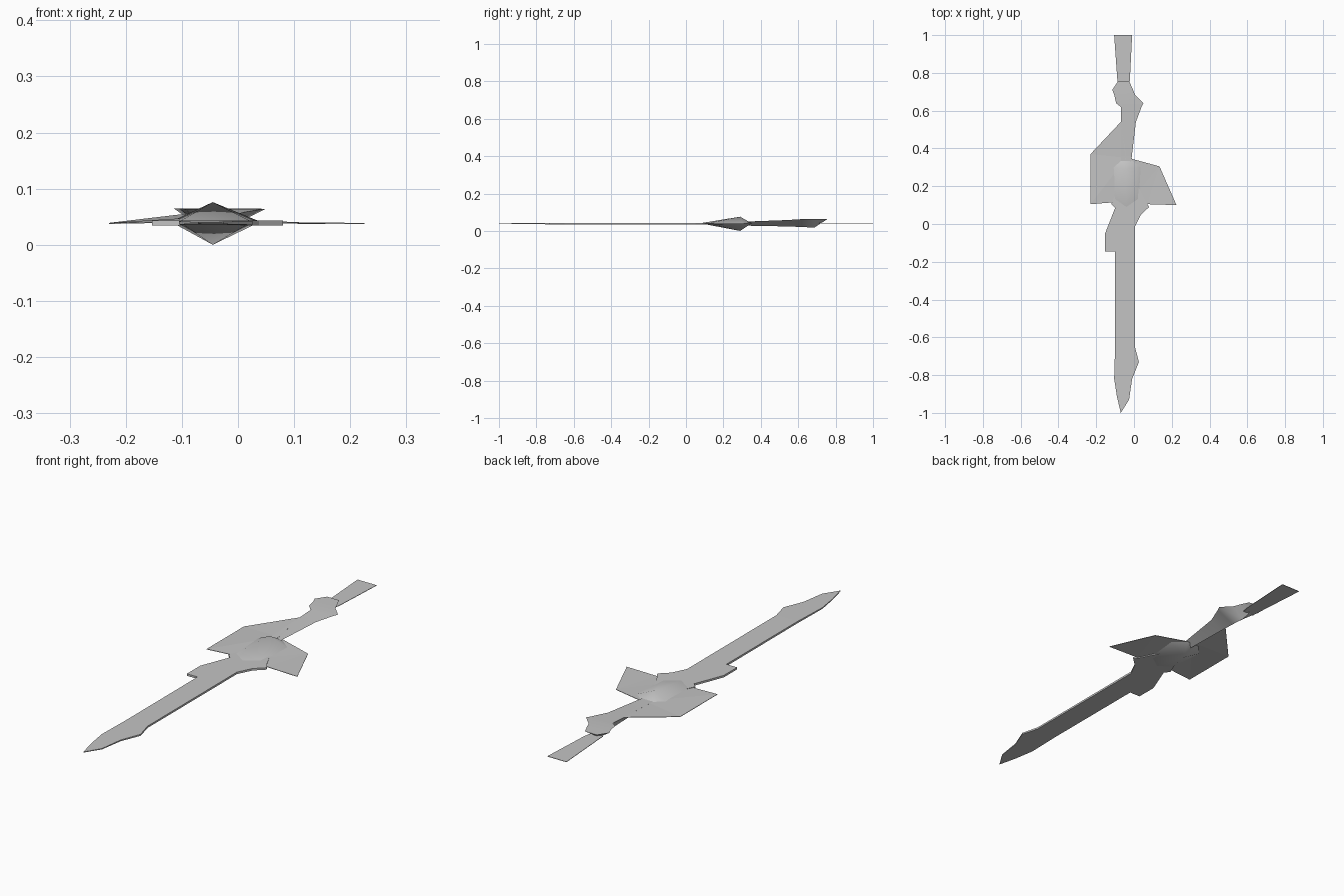
import bpy, bmesh, math

cube = bpy.data.objects.get("Cube")
if cube:
    bpy.data.objects.remove(cube, do_unlink=True)

# One plain grey metal for everything
GREY = (0.55, 0.55, 0.55, 1.0)
metal = bpy.data.materials.new("grey metal")
metal.use_nodes = True
metal.diffuse_color = GREY
metal.node_tree.nodes["Principled BSDF"].inputs["Base Color"].default_value = GREY


def finish(name, bm, smooth_angle=None):
    """Turn a bmesh into a named, coloured object."""
    bmesh.ops.recalc_face_normals(bm, faces=bm.faces)
    mesh = bpy.data.meshes.new(name)
    bm.to_mesh(mesh)
    bm.free()
    mesh.materials.append(metal)
    obj = bpy.data.objects.new(name, mesh)
    bpy.context.collection.objects.link(obj)
    if smooth_angle:
        bpy.ops.object.select_all(action='DESELECT')
        obj.select_set(True)
        bpy.context.view_layer.objects.active = obj
        bpy.ops.object.shade_smooth_by_angle(angle=math.radians(smooth_angle))
    return obj


def plate(name, outline, half):
    """Thin plate following an outline of (x, y, z); half(y) is half its thickness."""
    bm = bmesh.new()
    top = [bm.verts.new((x, y, z + half(y))) for x, y, z in outline]
    low = [bm.verts.new((x, y, z - half(y))) for x, y, z in outline]
    caps = [bm.faces.new(top), bm.faces.new(low[::-1])]
    n = len(outline)
    for i in range(n):
        j = (i + 1) % n
        bm.faces.new((top[i], low[i], low[j], top[j]))
    bmesh.ops.recalc_face_normals(bm, faces=bm.faces)
    bmesh.ops.triangulate(bm, faces=caps)
    return finish(name, bm)


# Blade with its hooked tip and side barb, thinning towards the point
blade = [(-.07, -1), (-.026, -.93), (-.01, -.82), (.026, -.73), (.005, -.65),
         (.005, -.015), (.037, .05), (.08, .09), (.06, .12), (.02, .2),
         (-.08, .2), (-.12, .105), (-.1, .085), (-.153, -.05),
         (-.153, -.145), (-.1, -.145), (-.1, -.65), (-.105, -.82), (-.09, -.915)]
plate("blade", [(x, y, .039) for x, y in blade],
      lambda y: .0015 + .003 * min(1, (y + 1) / .4))

# Uneven guard wings
thin = lambda y: .001
plate("right_guard_wing", [(-.23, .105, .038), (-.23, .37, .038), (-.07, .54, .057),
                           (-.04, .35, .05), (-.04, .12, .042)], thin)
plate("left_guard_wing", [(-.03, .35, .045), (.135, .305, .038), (.225, .1, .038),
                          (.07, .105, .039), (-.02, .12, .042)], thin)

# Guard core: a faceted double pyramid
bm = bmesh.new()
ring = [bm.verts.new((x, y, .041)) for x, y in
        [(-.12, .3), (-.075, .35), (-.015, .35), (.04, .3),
         (.025, .12), (-.04, .075), (-.105, .12)]]
for z in (.076, 0):
    apex = bm.verts.new((-.045, .29, z))
    for i, v in enumerate(ring):
        bm.faces.new((v, ring[(i + 1) % len(ring)], apex))
finish("guard_core", bm, 40)

# Grip and pommel: triangular sections (y, left x, right x, top z, keel z)
sections = [(.33, -.07, -.015, .05, .028), (.54, -.07, .01, .058, .024),
            (.62, -.07, .04, .063, .021), (.64, -.095, .05, .064, .02),
            (.685, -.105, .005, .065, .017), (.71, -.115, -.005, .065, .034),
            (.755, -.085, -.025, .065, .062)]
bm = bmesh.new()
loops = [[bm.verts.new(p) for p in ((a, y, t), (b, y, t), ((-.045 if y < .7 else -.055), y, k))]
         for y, a, b, t, k in sections]
for p, q in zip(loops, loops[1:]):
    for i in range(3):
        j = (i + 1) % 3
        bm.faces.new((p[i], p[j], q[j], q[i]))
bm.faces.new(loops[0])
bm.faces.new(loops[-1])
finish("grip_and_pommel", bm, 40)

# Flat tail streamer
plate("tail_streamer", [(-.085, .71, .042), (-.03, .71, .042), (-.022, .76, .042),
                        (-.01, 1, .042), (-.105, 1, .042), (-.088, .76, .042)], thin)
